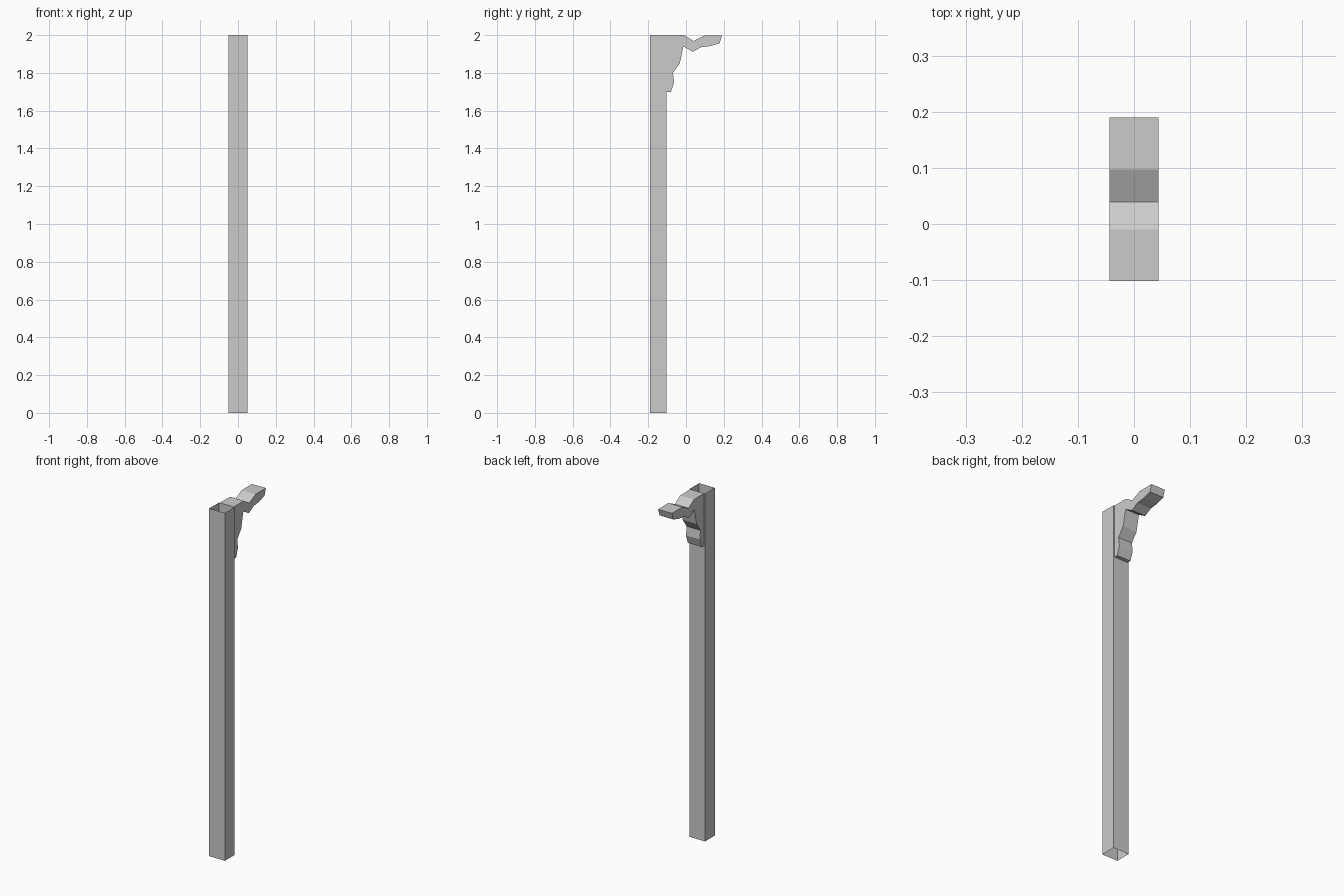
import bpy

if "Cube" in bpy.data.objects:
    bpy.data.objects.remove(bpy.data.objects["Cube"])


def extrude(name, loop, offset, caps):
    """Sweep a closed loop of points along an offset, optionally capping both ends."""
    n = len(loop)
    far = [tuple(a + b for a, b in zip(p, offset)) for p in loop]
    faces = [(i, (i + 1) % n, n + (i + 1) % n, n + i) for i in range(n)]
    if caps:
        faces += [tuple(reversed(range(n))), tuple(range(n, 2 * n))]
    mesh = bpy.data.meshes.new(name)
    mesh.from_pydata(loop + far, [], faces)
    mesh.update()
    obj = bpy.data.objects.new(name, mesh)
    bpy.context.collection.objects.link(obj)
    return obj


# Hollow post, open at the top and bottom
extrude("post", [(-0.05, -0.19, 0), (0.05, -0.19, 0), (0.05, -0.102, 0), (-0.05, -0.102, 0)],
        (0, 0, 2), caps=False)

# Carved bracket at the top of the post, side profile as (y, z)
profile = [(-0.102, 1.70), (-0.08, 1.70), (-0.063, 1.75), (-0.069, 1.80), (-0.033, 1.85),
           (-0.014, 1.94), (0.036, 1.912), (0.08, 1.936), (0.13, 1.942), (0.178, 1.957),
           (0.19, 1.997), (0.097, 1.997), (0.039, 1.969), (-0.01, 2.0), (-0.102, 2.0)]
extrude("bracket", [(-0.044, y, z) for y, z in profile], (0.088, 0, 0), caps=True)
